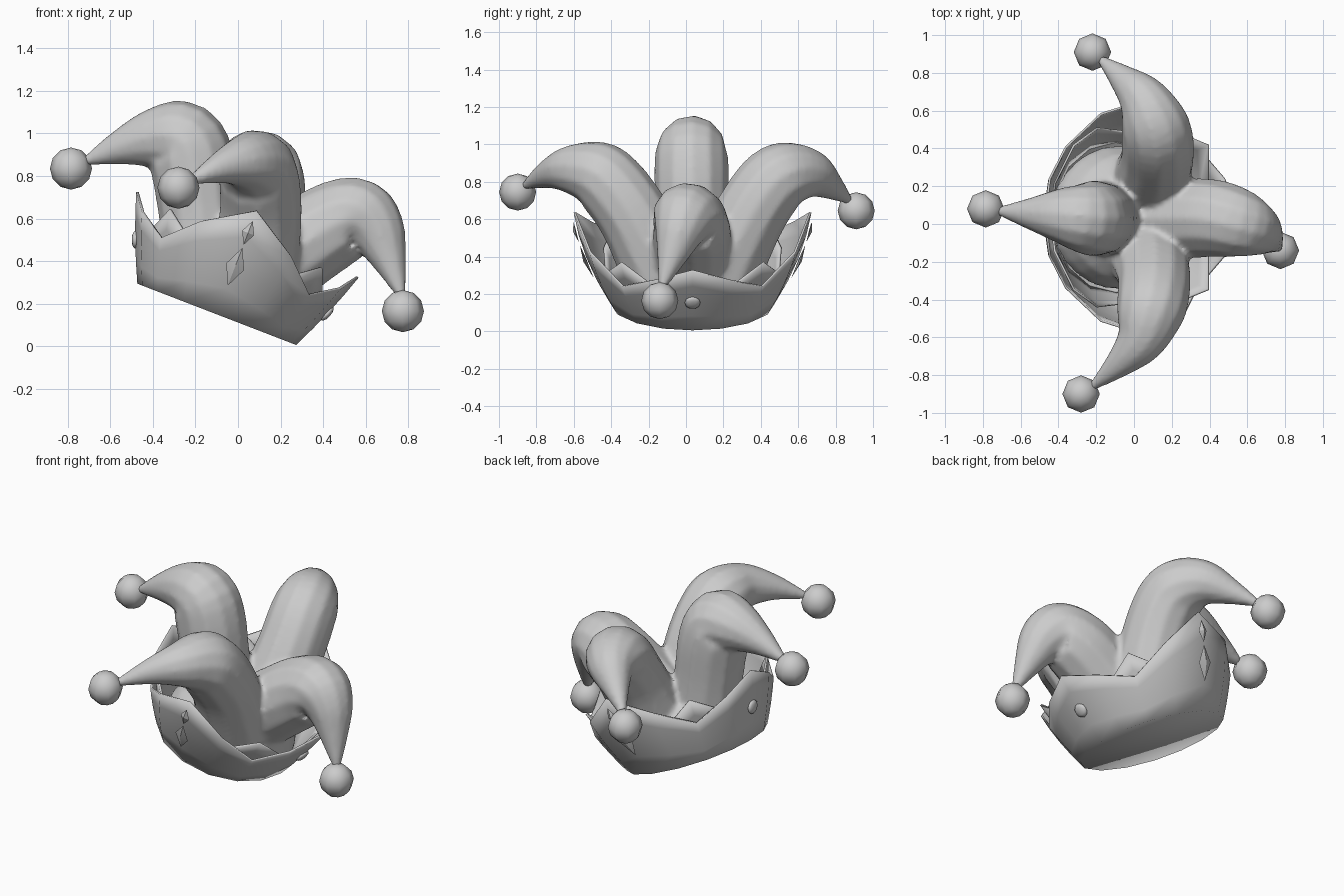
import bpy, bmesh, math
from mathutils import Vector, Matrix, Quaternion

if "Cube" in bpy.data.objects:
    bpy.data.objects.remove(bpy.data.objects["Cube"])

grey = bpy.data.materials.new("plain grey")
grey.use_nodes = True
grey.diffuse_color = (0.6, 0.6, 0.6, 1)
grey.node_tree.nodes["Principled BSDF"].inputs["Base Color"].default_value = (0.6, 0.6, 0.6, 1)

# The hat base lies in a plane tipped down toward +x
TILT = Matrix.Translation((-0.1, 0.035, 0.15)) @ Matrix.Rotation(math.radians(21.1), 4, 'Y')


def finish(bm, name, angle=40):
    me = bpy.data.meshes.new(name)
    bm.to_mesh(me)
    bm.free()
    ob = bpy.data.objects.new(name, me)
    bpy.context.collection.objects.link(ob)
    me.materials.clear()
    me.materials.append(grey)
    bpy.ops.object.select_all(action='DESELECT')
    ob.select_set(True)
    bpy.context.view_layer.objects.active = ob
    bpy.ops.object.shade_smooth_by_angle(angle=math.radians(angle))
    return ob


def loft(bm, rings):
    """Skin a list of closed rings and cap both ends."""
    loops = [[bm.verts.new(p) for p in ring] for ring in rings]
    n = len(loops[0])
    for a, b in zip(loops, loops[1:]):
        for i in range(n):
            k = (i + 1) % n
            bm.faces.new((a[i], a[k], b[k], b[i]))
    bm.faces.new(loops[0][::-1])
    bm.faces.new(loops[-1])


def spline(pts, steps=4):
    """Catmull-Rom samples through (x, y, z, radius) points."""
    p = [Vector(q) for q in pts]
    p = [2 * p[0] - p[1]] + p + [2 * p[-1] - p[-2]]
    out = []
    for a, b, c, d in zip(p, p[1:], p[2:], p[3:]):
        for s in range(steps):
            t = s / steps
            out.append(0.5 * (2 * b + (c - a) * t + (2 * a - 5 * b + 4 * c - d) * t ** 2
                              + (3 * b - a - 3 * c + d) * t ** 3))
    return out + [p[-2]]


def circle(r, n, z=0):
    return [Vector((r * math.cos(math.tau * i / n), r * math.sin(math.tau * i / n), z)) for i in range(n)]


def add_horn(bm, pts, sides=12):
    path = spline(pts)
    centres = [q.to_3d() for q in path]
    rings, q, last = [], Quaternion(), Vector((0, 0, 1))
    for i, c in enumerate(centres):
        t = (centres[min(i + 1, len(path) - 1)] - centres[max(i - 1, 0)]).normalized()
        q = last.rotation_difference(t) @ q
        last = t
        rings.append([c + q @ v for v in circle(max(path[i][3] * 1.03, 0.017), sides)])
    loft(bm, rings)


# Cap with four curling horns, fused into one skin
HORNS = {
    "right": [(-.13, .03, .30, .20), (-.175, .03, .60, .19), (-.21, .03, .84, .195), (-.26, .03, .965, .185),
              (-.39, .045, .975, .145), (-.55, .055, .935, .084), (-.73, .07, .865, .018)],
    "left": [(.08, .03, .32, .21), (.28, .03, .46, .205), (.43, .03, .56, .20), (.56, .0, .61, .18),
             (.645, -.03, .55, .14), (.705, -.07, .42, .088), (.77, -.13, .23, .018)],
    "front": [(.06, -.12, .30, .21), (.105, -.27, .60, .19), (.10, -.40, .78, .185), (.08, -.49, .845, .172),
              (.03, -.62, .865, .128), (-.08, -.74, .84, .075), (-.23, -.87, .775, .018)],
    "back": [(.07, .18, .30, .21), (.12, .33, .60, .19), (.125, .45, .78, .185), (.10, .55, .84, .172),
             (.04, .67, .84, .128), (-.06, .77, .78, .075), (-.185, .88, .695, .018)],
}
bm = bmesh.new()
for pts in HORNS.values():
    add_horn(bm, pts)
dome = [(0.38, 0.03), (0.375, 0.1), (0.34, 0.2), (0.26, 0.3), (0.1, 0.36)]
loft(bm, [[TILT @ v for v in circle(r, 28, h)] for r, h in dome])
bmesh.ops.recalc_face_normals(bm, faces=bm.faces)
cap = finish(bm, "horned_cap", 60)
remesh = cap.modifiers.new("fuse", 'REMESH')
remesh.mode = 'VOXEL'
remesh.voxel_size = 0.016
remesh.use_smooth_shade = True
soft = cap.modifiers.new("soften", 'SMOOTH')
soft.factor = 0.5
soft.iterations = 5


# Flared brims: the outer has points on the axes, the inner on the diagonals
def flare(h, a):
    """Radius at height h; the front and back bulge more than the sides."""
    w = math.sin(a) ** 2
    return (0.40 + 0.48 * h - 0.2 * h * h) * (1 - w) + (0.44 + 0.6 * h - 0.43 * h * h) * w


def outer_height(a):
    side = abs(math.cos(a)) > abs(math.sin(a))
    t = abs((a / (math.pi / 2) + 0.5) % 1 - 0.5) * 2
    return (0.40 if side else 0.52) * (1 - t) + 0.24 * t


def inner_height(a):
    t = abs((a / (math.pi / 2)) % 1 - 0.5) * 2
    return 0.38 - 0.28 * t


def brim(name, height, inset, floor, n, levels=5):
    bm = bmesh.new()
    rows = []
    for j in range(levels):
        row = []
        for i in range(n):
            a = math.tau * i / n
            h = height(a) * j / (levels - 1)
            r = flare(h, a) - inset
            row.append(bm.verts.new(TILT @ Vector((r * math.cos(a), r * math.sin(a), h))))
        rows.append(row)
    for lo, hi in zip(rows, rows[1:]):
        for i in range(n):
            k = (i + 1) % n
            bm.faces.new((lo[i], lo[k], hi[k], hi[i]))
    if floor:
        hub = bm.verts.new(TILT @ Vector((0, 0, 0)))
        for i in range(n):
            bm.faces.new((rows[0][(i + 1) % n], rows[0][i], hub))
    ob = finish(bm, name, 80)
    wall = ob.modifiers.new("thickness", 'SOLIDIFY')
    wall.thickness = 0.012
    wall.offset = -1


brim("outer_brim", outer_height, 0, True, 16)
brim("inner_brim", inner_height, 0.035, False, 16)

# Raised diamonds on the front and back points
for side, word in ((-1, "front"), (1, "back")):
    for h, tall, wide, size in ((0.24, 0.095, 0.045, "large"), (0.41, 0.06, 0.03, "small")):
        bm = bmesh.new()
        rim = []
        for u, dh in ((0, tall), (wide, 0), (0, -tall), (-wide, 0)):
            r = flare(h + dh, math.pi / 2) + 0.01
            rim.append(bm.verts.new(TILT @ Vector((u, side * r, h + dh))))
        peak = bm.verts.new(TILT @ Vector((0, side * (flare(h, math.pi / 2) + 0.025), h)))
        for i in range(4):
            bm.faces.new((rim[i], rim[(i + 1) % 4], peak))
        bm.faces.new(rim)
        bmesh.ops.recalc_face_normals(bm, faces=bm.faces)
        finish(bm, f"{word}_{size}_diamond", 20)

# Flattened round buttons on the side points, lying along the wall
for side, word in ((-1, "right"), (1, "left")):
    bm = bmesh.new()
    place = (TILT @ Matrix.Translation((side * flare(0.19, 0), 0, 0.19))
             @ Matrix.Rotation(side * math.radians(20), 4, 'Y') @ Matrix.Diagonal((0.4, 1, 1, 1)))
    bmesh.ops.create_icosphere(bm, subdivisions=2, radius=0.042, matrix=place)
    finish(bm, f"{word}_button", 60)

# Bells at the horn tips
BELLS = {"right": (-.785, .08, .835), "left": (.775, -.14, .165),
         "front": (-.28, -.90, .745), "back": (-.22, .91, .645)}
for word, pos in BELLS.items():
    bm = bmesh.new()
    bmesh.ops.create_uvsphere(bm, u_segments=8, v_segments=6, radius=0.099, matrix=Matrix.Translation(pos))
    finish(bm, f"{word}_bell", 60)
